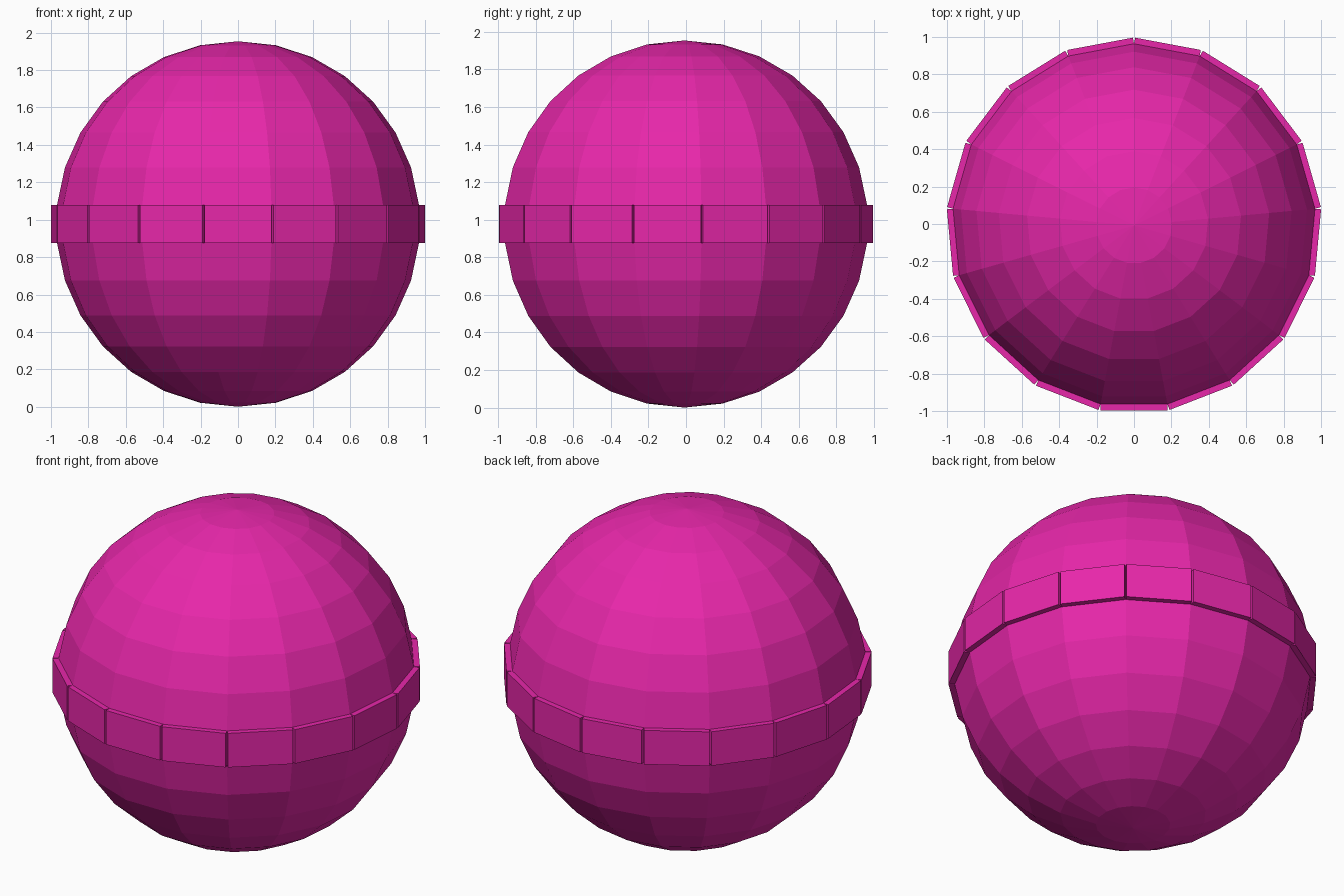
import bpy, bmesh, math
from mathutils import Matrix

if "Cube" in bpy.data.objects:
    bpy.data.objects.remove(bpy.data.objects["Cube"])

SEGMENTS, RINGS = 17, 15
RADIUS, BAND_DEPTH = 0.977, 0.033
CENTRE_Y = -0.008

bm = bmesh.new()

# low-poly ball, turned so that one column of corners points to +y
bmesh.ops.create_uvsphere(bm, u_segments=SEGMENTS, v_segments=RINGS, radius=RADIUS)
corner = min(bm.verts, key=lambda v: abs(v.co.z))
turn = math.pi / 2 - math.atan2(corner.co.y, corner.co.x)
bm.transform(Matrix.Rotation(turn, 4, 'Z'))
bm.normal_update()

# equator faces pushed out one by one into separate band blocks
belt = [f for f in bm.faces if abs(f.calc_center_median().z) < 0.01]
blocks = bmesh.ops.extrude_discrete_faces(bm, faces=belt)["faces"]
for f in blocks:
    f.normal_update()
    offset = f.normal * BAND_DEPTH
    for v in f.verts:
        v.co += offset

bm.transform(Matrix.Translation((0, CENTRE_Y, RADIUS)))
bmesh.ops.recalc_face_normals(bm, faces=bm.faces)

mesh = bpy.data.meshes.new("banded_ball")
bm.to_mesh(mesh)
bm.free()

# magenta finish
mat = bpy.data.materials.new("magenta")
mat.diffuse_color = (0.8, 0.02, 0.4, 1)
mat.use_nodes = True
mat.node_tree.nodes["Principled BSDF"].inputs["Base Color"].default_value = mat.diffuse_color
mesh.materials.append(mat)

ball = bpy.data.objects.new("banded_ball", mesh)
bpy.context.collection.objects.link(ball)
